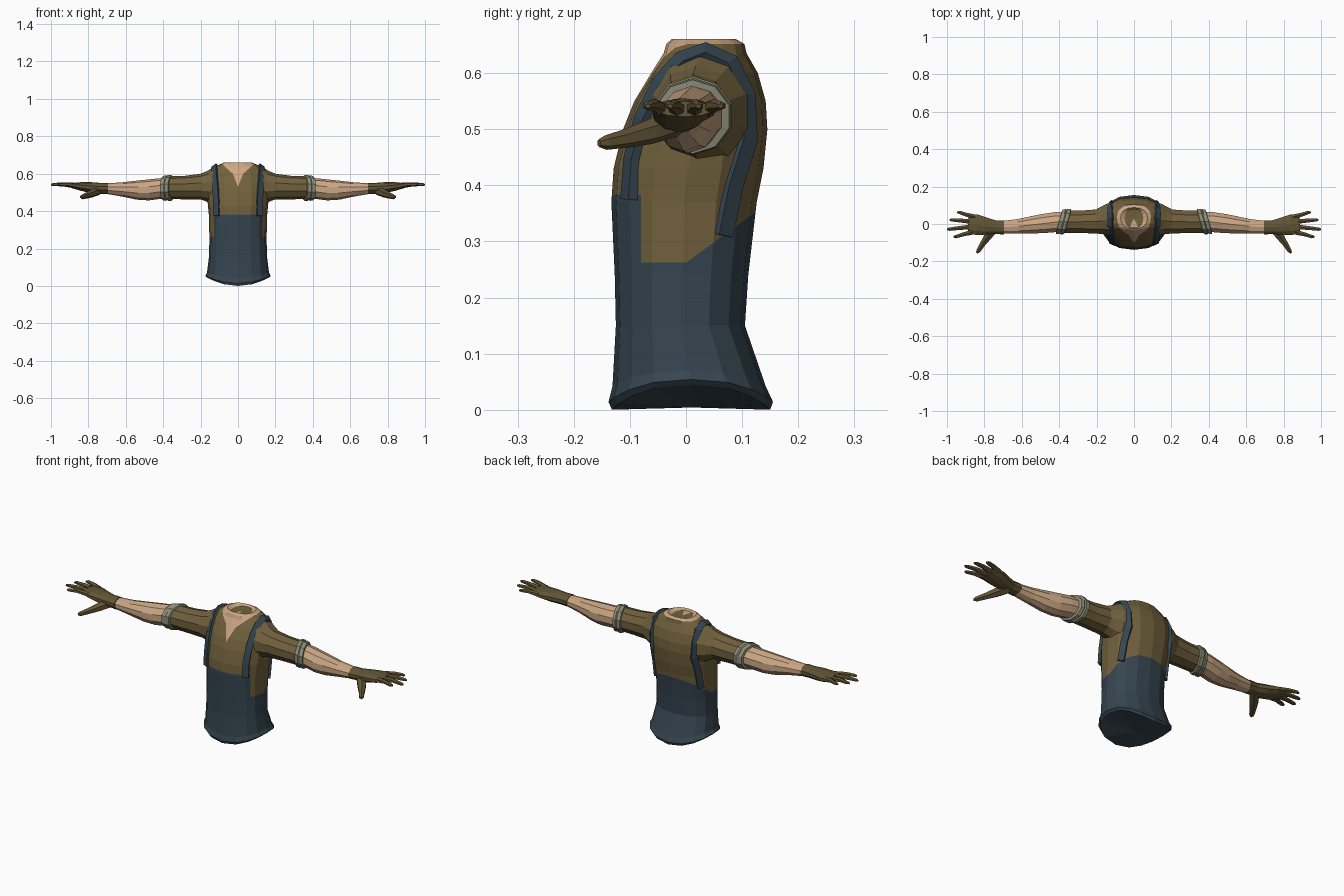
import bpy, bmesh, math
from mathutils import Vector
from mathutils.bvhtree import BVHTree

if "Cube" in bpy.data.objects:
    bpy.data.objects.remove(bpy.data.objects["Cube"])


def material(name, rgb):
    m = bpy.data.materials.new(name)
    m.diffuse_color = (*rgb, 1)
    m.use_nodes = True
    m.node_tree.nodes["Principled BSDF"].inputs["Base Color"].default_value = m.diffuse_color
    return m


NAVY = material("navy_cloth", (0.036, 0.060, 0.080))
BROWN = material("brown_shirt", (0.165, 0.118, 0.046))
SKIN = material("skin", (0.60, 0.385, 0.23))
GREY = material("grey_cuff", (0.27, 0.27, 0.19))
GLOVE = material("dark_glove", (0.120, 0.088, 0.036))


def finish(bm, name, mats, mirror=False):
    bmesh.ops.recalc_face_normals(bm, faces=bm.faces[:])
    me = bpy.data.meshes.new(name)
    bm.to_mesh(me)
    bm.free()
    ob = bpy.data.objects.new(name, me)
    bpy.context.collection.objects.link(ob)
    for m in mats:
        me.materials.append(m)
    if mirror:
        ob.modifiers.new("mirror", 'MIRROR').use_mirror_merge = False
    return ob


def skin_rings(bm, rings, caps=True):
    """Join a list of vertex rings with quads and optional end caps."""
    n = len(rings[0])
    for a, b in zip(rings, rings[1:]):
        for i in range(n):
            j = (i + 1) % n
            bm.faces.new((a[i], a[j], b[j], b[i]))
    if caps:
        bm.faces.new(rings[0])
        bm.faces.new(rings[-1])


def tube(bm, stations, sides=10, shear=0.0):
    """Loft ellipses (x, y, z, side radius, up radius) along a path."""
    pts = [Vector(s[:3]) for s in stations]
    rings = []
    for k, s in enumerate(stations):
        t = (pts[min(k + 1, len(pts) - 1)] - pts[max(k - 1, 0)]).normalized()
        if shear:
            t = Vector((1, 0, 0))
        side = t.cross(Vector((0, 0, 1))).normalized()
        up = side.cross(t)
        ring = []
        for i in range(sides):
            a = 2 * math.pi * (i + 0.5) / sides
            p = pts[k] + side * (s[3] * math.cos(a)) + up * (s[4] * math.sin(a))
            p.x += shear * (p.y - pts[k].y)
            ring.append(bm.verts.new(p))
        rings.append(ring)
    skin_rings(bm, rings)


# Torso: height, half width, front y, back y, rise of the hem at the sides
TORSO = [
    (0.000, 0.166, -0.132, 0.150, 0.045),
    (0.014, 0.175, -0.138, 0.155, 0.040),
    (0.042, 0.166, -0.131, 0.142, 0.028),
    (0.150, 0.156, -0.125, 0.105, 0),
    (0.240, 0.153, -0.127, 0.111, 0),
    (0.370, 0.155, -0.133, 0.126, 0),
    (0.430, 0.161, -0.129, 0.138, 0),
    (0.500, 0.166, -0.112, 0.145, 0),
    (0.550, 0.166, -0.092, 0.142, 0),
    (0.600, 0.154, -0.062, 0.128, 0),
    (0.635, 0.128, -0.040, 0.108, 0),
    (0.652, 0.092, -0.035, 0.104, 0),
    (0.661, 0.072, -0.025, 0.088, 0),
    (0.650, 0.050, -0.020, 0.080, 0),
]
SEG = 16


def spow(v, p):
    return math.copysign(abs(v) ** p, v)


bm = bmesh.new()
rings = []
for z, hw, yf, yb, rise in TORSO:
    c, ry = (yf + yb) / 2, (yb - yf) / 2
    ring = []
    for i in range(SEG):
        a = 2 * math.pi * i / SEG
        x = hw * spow(math.cos(a), 0.85)
        ring.append(bm.verts.new((x, c + ry * spow(math.sin(a), 0.85), z + rise * (x / hw) ** 2)))
    rings.append(ring)
skin_rings(bm, rings, caps=False)
for ring, co in ((rings[0], (0, 0.01, 0.004)), (rings[-1], (0, 0.03, 0.646))):
    mid = bm.verts.new(co)
    for i in range(SEG):
        bm.faces.new((ring[i], ring[(i + 1) % SEG], mid))
bmesh.ops.recalc_face_normals(bm, faces=bm.faces[:])
torso_tree = BVHTree.FromBMesh(bm)


def cut(co, no, test):
    """Slice only the faces whose centre passes the test."""
    faces = [f for f in bm.faces if test(f.calc_center_median())]
    geom = set(faces)
    for f in faces:
        geom.update(f.edges)
        geom.update(f.verts)
    bmesh.ops.bisect_plane(bm, geom=list(geom), dist=1e-5, plane_co=co, plane_no=no)


# Apron outline and neck opening are cut into the torso
def waist(c):
    return 0.2 < c.z < 0.45


cut((0, -0.08, 0), (0, 1, 0), waist)
cut((0, 0, 0.383), (0, 0, 1), lambda c: waist(c) and c.y < -0.08)
cut((0, 0, 0), (0, 1, 0), waist)
cut((0, 0, 0.262), (0, 0, 1), lambda c: waist(c) and -0.08 < c.y < 0)
cut((0, 0, 0.262), (0, -0.73, 1), lambda c: waist(c) and c.y > 0)
cut((0, 0, 0.350), (0, 0, 1), lambda c: waist(c) and c.y > 0.08)


def chest(c):
    return c.y < 0.0 and 0.5 < c.z < 0.66


for s in (-1, 1):
    cut((0, 0, 0.53), (s * 0.07, 0, -0.028), chest)
    cut((s * 0.028, 0, 0.60), (s * 0.04, 0, -0.045), chest)


def apron_top(y):
    return 0.383 if y < -0.08 else min(0.350, 0.262 + 0.73 * max(0.0, y))


def neck_half_width(z):
    return 0.4 * (z - 0.53) if z < 0.60 else 0.028 + 1.125 * (z - 0.60)


for f in bm.faces:
    c = f.calc_center_median()
    r = math.hypot(c.x, (c.y - 0.03) * 1.2)
    if c.z < apron_top(c.y):
        f.material_index = 0
    elif chest(c) and abs(c.x) < neck_half_width(c.z):
        f.material_index = 2
    elif c.z > 0.651 and r > 0.05:
        f.material_index = 2
    else:
        f.material_index = 1
finish(bm, "torso", [NAVY, BROWN, SKIN])

# Apron straps: bands laid on the torso surface, over each shoulder
STRAP = [(.122, -.115, .375), (.122, -.11, .45), (.124, -.09, .52), (.127, -.05, .585),
         (.128, -.01, .625), (.127, .035, .645), (.128, .08, .62), (.132, .11, .56),
         (.132, .115, .48), (.138, .09, .40), (.142, .072, .31)]
hits = [torso_tree.find_nearest(Vector(p))[:2] for p in STRAP]
bm = bmesh.new()
rings = []
last = len(hits) - 1
for k, (p, _) in enumerate(hits):
    a, b = max(k - 1, 0), min(k + 1, last)
    tan = (hits[b][0] - hits[a][0]).normalized()
    nor = (hits[a][1] + hits[k][1] * 2 + hits[b][1]).normalized()
    side = tan.cross(nor).normalized()
    rings.append([bm.verts.new(p + side * w + nor * h) for w, h in
                  ((-.017, -.012), (.017, -.012), (.016, .011), (-.016, .011))])
skin_rings(bm, rings)
finish(bm, "apron_straps", [NAVY], True)

# Sleeves
bm = bmesh.new()
tube(bm, [(.09, .025, .53, .100, .105), (.14, .024, .532, .088, .098),
          (.165, .018, .531, .078, .082), (.20, .013, .530, .068, .069),
          (.28, .012, .526, .063, .063), (.375, .012, .525, .062, .061)])
finish(bm, "sleeves", [BROWN], True)

# Rolled cuffs, slightly slanted, with a groove in the middle
bm = bmesh.new()
tube(bm, [(.352, .013, .524, .060, .060), (.356, .013, .524, .071, .069),
          (.374, .013, .524, .072, .070), (.379, .013, .524, .067, .065),
          (.384, .013, .523, .070, .068), (.400, .012, .522, .068, .066),
          (.402, .012, .522, .052, .050)], shear=-0.28)
finish(bm, "cuffs", [GREY], True)

# Bare forearms
bm = bmesh.new()
tube(bm, [(.36, .012, .524, .056, .056), (.42, .010, .520, .056, .055),
          (.48, .003, .513, .054, .056), (.54, -.004, .512, .049, .051),
          (.62, -.013, .516, .041, .038), (.72, -.018, .521, .034, .026)])
finish(bm, "forearms", [SKIN], True)

# Gloved hands: palm, four fingers and a thumb
bm = bmesh.new()
tube(bm, [(.695, -.018, .521, .040, .030), (.74, -.017, .522, .038, .029),
          (.79, -.012, .526, .048, .029), (.84, -.004, .532, .057, .023),
          (.885, -.002, .536, .053, .014)])
for (bx, by), (tx, ty) in (((.86, -.043), (.965, -.068)), ((.87, -.015), (1.0, -.028)),
                           ((.87, .014), (.985, .022)), ((.85, .038), (.945, .062))):
    mx, my = (bx + tx) / 2, (by + ty) / 2
    tube(bm, [(bx, by, .535, .015, .014), (mx, my, .543, .012, .011),
              (tx - .012, ty, .542, .010, .008), (tx, ty, .541, .005, .004)], 6)
tube(bm, [(.745, -.020, .512, .026, .026), (.780, -.065, .495, .024, .022),
          (.808, -.105, .484, .017, .017), (.832, -.143, .476, .013, .013),
          (.840, -.155, .475, .006, .007)], 6)
finish(bm, "gloves", [GLOVE], True)
